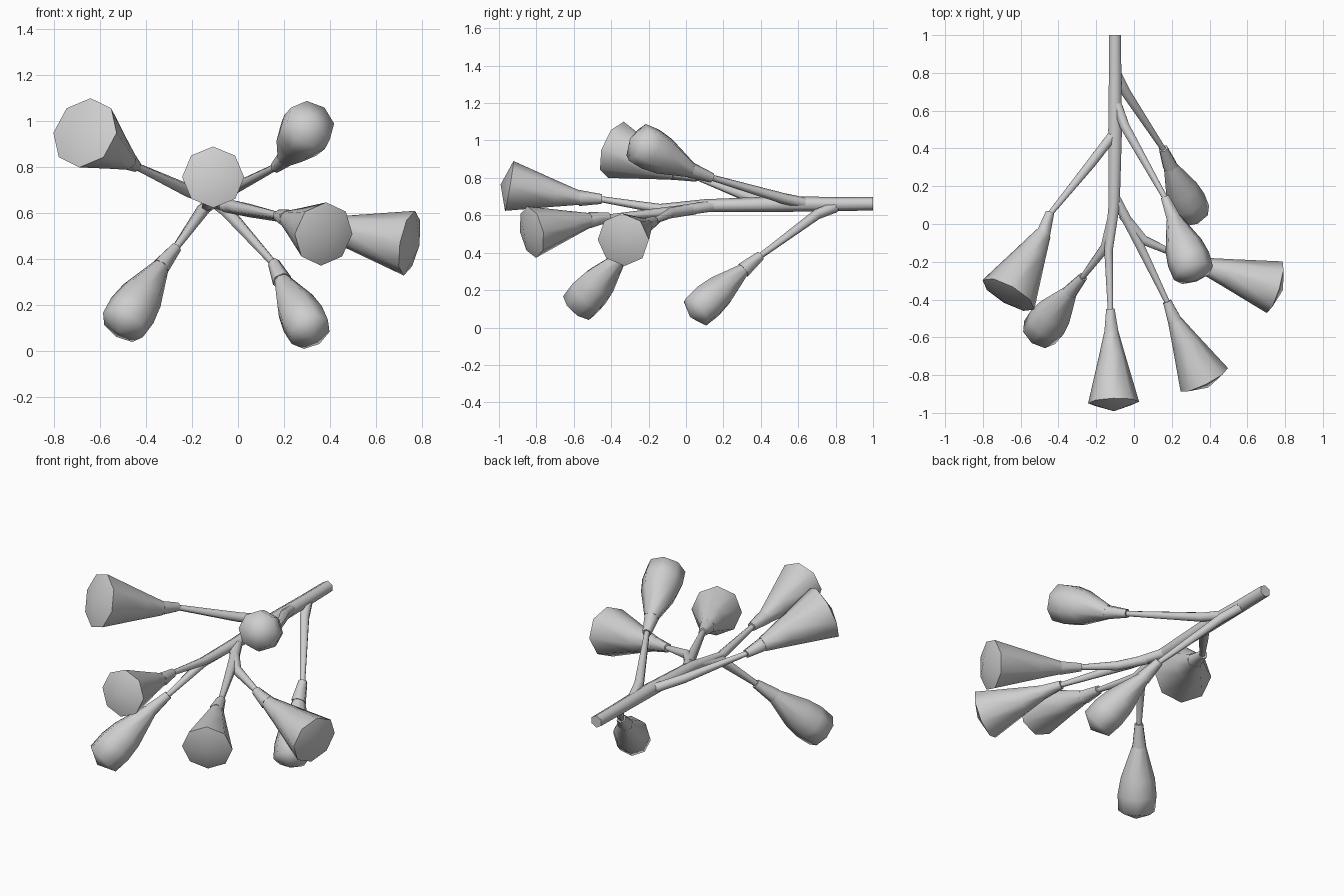
import bpy, bmesh, math
from mathutils import Vector

if "Cube" in bpy.data.objects:
    bpy.data.objects.remove(bpy.data.objects["Cube"])

grey = bpy.data.materials.new("plain_grey")
grey.diffuse_color = (0.62, 0.62, 0.62, 1)
grey.use_nodes = True
grey.node_tree.nodes["Principled BSDF"].inputs["Base Color"].default_value = grey.diffuse_color


def loft(name, points, radii, sides, tip=0.0):
    """Tube through points with one radius each; tip adds a shallow pointed cap."""
    pts = [Vector(p) for p in points]
    bm = bmesh.new()
    rings = []
    for i, p in enumerate(pts):
        d = (pts[min(i + 1, len(pts) - 1)] - pts[max(i - 1, 0)]).normalized()
        u = (Vector((0, 0, 1)) - d * d.z).normalized()
        v = d.cross(u)
        rings.append([bm.verts.new(p + radii[i] * (u * math.cos(a) + v * math.sin(a)))
                      for a in (2 * math.pi * k / sides for k in range(sides))])
    for a, b in zip(rings, rings[1:]):
        for k in range(sides):
            n = (k + 1) % sides
            bm.faces.new((a[k], a[n], b[n], b[k]))
    bm.faces.new(rings[0])
    if tip:
        t = bm.verts.new(pts[-1] + (pts[-1] - pts[-2]).normalized() * tip)
        for k in range(sides):
            bm.faces.new((rings[-1][k], rings[-1][(k + 1) % sides], t))
    else:
        bm.faces.new(rings[-1])
    bmesh.ops.recalc_face_normals(bm, faces=bm.faces)
    me = bpy.data.meshes.new(name)
    bm.to_mesh(me)
    bm.free()
    me.materials.append(grey)
    ob = bpy.data.objects.new(name, me)
    bpy.context.collection.objects.link(ob)
    bpy.ops.object.select_all(action='DESELECT')
    ob.select_set(True)
    bpy.context.view_layer.objects.active = ob
    bpy.ops.object.shade_smooth_by_angle(angle=math.radians(65))


# cup profiles: (fraction along the axis, fraction of rim radius)
OPEN = [(0, .27), (.35, .52), (1, 1)]
BUD = [(0, .35), (.5, .88), (.75, 1.0), (1, .95)]

# main stem, running forward into the front flower
loft("main_stem",
     [(-.1, 1, .662), (-.1, .8, .66), (-.1, .5, .66), (-.105, .1, .652),
      (-.135, -.14, .635), (-.125, -.46, .687)],
     [.036, .038, .042, .034, .026, .016], 6)

# name, branch points (last = collar start), cup start, rim centre, rim radius, profile
flowers = [
    ("front", None, (-.125, -.45, .687), (-.12, -.565, .692), (-.108, -.945, .757), .135, OPEN),
    ("upper_left", [(-.105, .48, .66), (-.22, .33, .70)],
     (-.445, .06, .805), (-.48, -.05, .83), (-.665, -.375, .95), .158, OPEN),
    ("upper_right", [(-.1, .66, .66), (-.05, .52, .69)],
     (.165, .14, .80), (.21, .03, .84), (.315, -.26, .99), .115, BUD),
    ("right", [(-.1, .14, .65), (.0, -.05, .622)],
     (.175, -.41, .59), (.215, -.51, .575), (.372, -.825, .51), .14, OPEN),
    ("far_right", [(-.06, .05, .635), (.05, -.085, .612)],
     (.24, -.17, .57), (.35, -.215, .545), (.745, -.335, .47), .143, OPEN),
    ("lower_left", [(-.115, .03, .645), (-.15, -.12, .618)],
     (-.27, -.28, .45), (-.335, -.355, .37), (-.5, -.575, .115), .107, BUD),
    ("lower_right", [(-.095, .8, .645), (-.045, .70, .605)],
     (.155, .40, .385), (.19, .31, .31), (.312, .055, .085), .1, BUD),
]

for name, branch, c0, c1, rim, r, profile in flowers:
    c0, c1, rim = Vector(c0), Vector(c1), Vector(rim)
    if branch:
        loft(name + "_branch", branch + [c0 + (c1 - c0) * .1], [.03, .029, .016], 6)
    # collar slightly overlaps the start of the cup
    loft(name + "_collar", [c0, c1 + (c1 - c0) * .05], [.026, .043], 6)
    # flower cup with shallow pointed cap
    loft(name + "_flower", [c1.lerp(rim, t) for t, _ in profile],
         [r * s for _, s in profile], 8, tip=.047)
